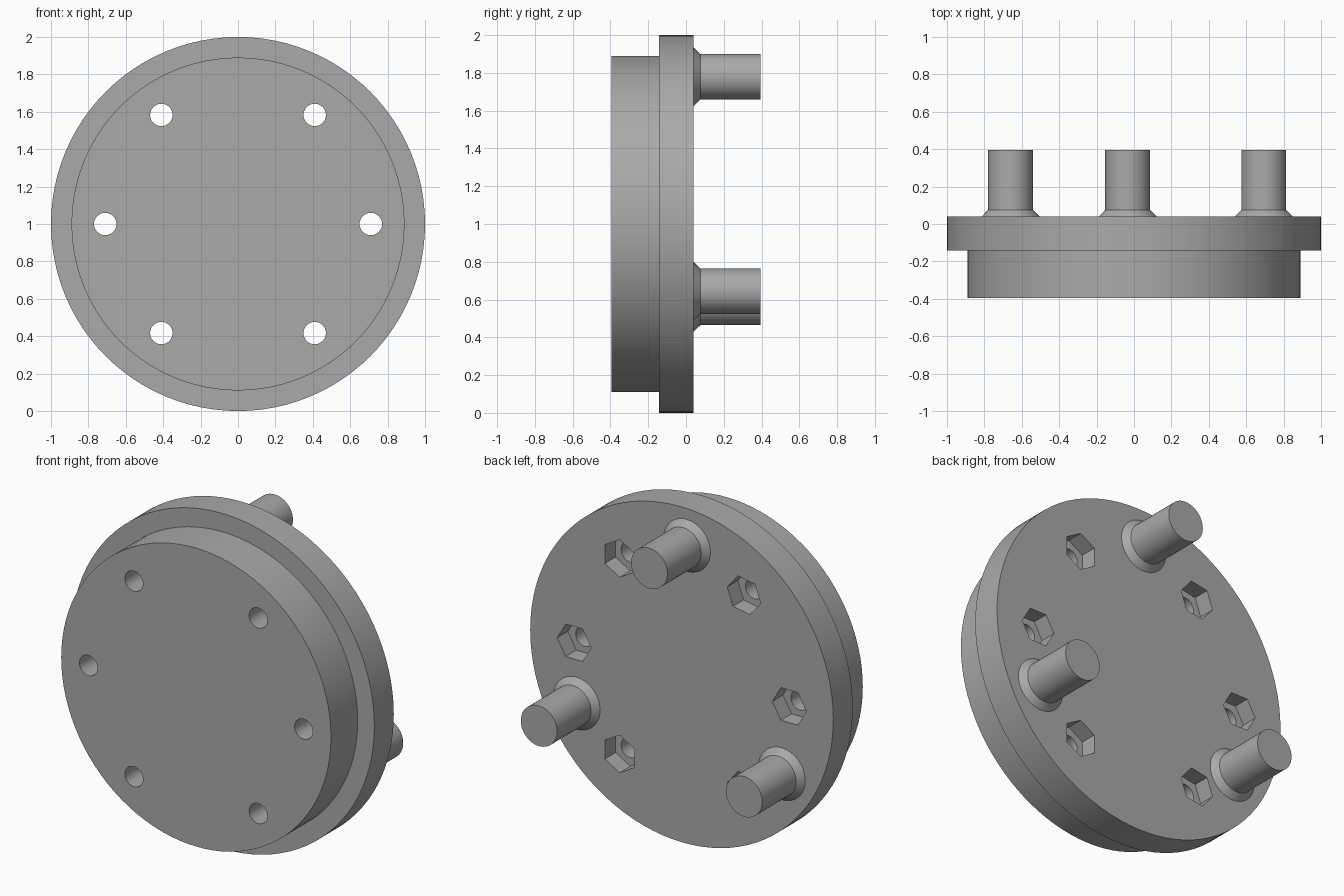
import bpy, bmesh
from math import radians, sin, cos, tau
from mathutils import Vector

if "Cube" in bpy.data.objects:
    bpy.data.objects.remove(bpy.data.objects["Cube"])

GREY = (0.4, 0.4, 0.4, 1)
grey = bpy.data.materials.new("plain grey")
grey.use_nodes = True
grey.diffuse_color = GREY
grey.node_tree.nodes["Principled BSDF"].inputs["Base Color"].default_value = GREY

BACK = 0.04      # back face of the flange
STEP = -0.143    # where the flange meets the boss
END = 0.395      # half of the overall depth


def turned(name, profile, x=0, z=1, sides=96, turn=0):
    """Solid turned about the y axis from (radius, y) pairs, front to back."""
    bm = bmesh.new()
    rings = []
    for r, y in profile:
        angles = [turn + tau * i / sides for i in range(sides)]
        rings.append([bm.verts.new((r * cos(a), y, r * sin(a))) for a in angles])
    for low, high in zip(rings, rings[1:]):
        for i in range(sides):
            j = (i + 1) % sides
            bm.faces.new((low[i], low[j], high[j], high[i]))
    bm.faces.new(rings[0])
    bm.faces.new(rings[-1])
    bmesh.ops.recalc_face_normals(bm, faces=bm.faces)
    mesh = bpy.data.meshes.new(name)
    bm.to_mesh(mesh)
    bm.free()
    mesh.materials.append(grey)
    obj = bpy.data.objects.new(name, mesh)
    obj.location = Vector((x, 0, z))
    bpy.context.collection.objects.link(obj)
    return obj


def smooth(obj):
    bpy.ops.object.select_all(action="DESELECT")
    obj.select_set(True)
    bpy.context.view_layer.objects.active = obj
    bpy.ops.object.shade_smooth_by_angle(angle=radians(30))


# Stepped disc: narrower boss in front, wide flange behind
disc = turned("stepped_disc", [(0.89, -END), (0.89, STEP), (1, STEP), (1, BACK)])

# Bolt holes, each with a hexagonal nut pocket in the back
cutters = []
for side in (1, -1):
    for x, dz, turn in ((0.71, 0, 0), (0.41, 0.583, 30), (0.41, -0.583, 30)):
        if side < 0 and dz:
            turn = 10
        spot = dict(x=side * x, z=1 + dz)
        cutters.append(turned("bolt_hole_cutter", [(0.06, -0.5), (0.06, 0.2)],
                              sides=32, **spot))
        cutters.append(turned("nut_pocket_cutter", [(0.112, BACK - 0.1), (0.112, 0.2)],
                              sides=6, turn=radians(turn), **spot))
for cutter in cutters:
    cut = disc.modifiers.new("cut", "BOOLEAN")
    cut.operation = "DIFFERENCE"
    cut.solver = "EXACT"
    cut.object = cutter

# Bake the cuts and remove the cutters
bpy.context.view_layer.objects.active = disc
for cut in list(disc.modifiers):
    bpy.ops.object.modifier_apply(modifier=cut.name)
for cutter in cutters:
    bpy.data.objects.remove(cutter)
smooth(disc)

# Three pegs on the back, each with a flared foot
for name, angle in (("top_peg", 92.5), ("right_peg", 212.2), ("left_peg", 332.8)):
    a = radians(angle)
    peg = turned(name, [(0.155, BACK - 0.002), (0.155, BACK), (0.12, 0.076), (0.12, END)],
                 x=0.78 * cos(a), z=1 + 0.78 * sin(a), sides=48)
    smooth(peg)
